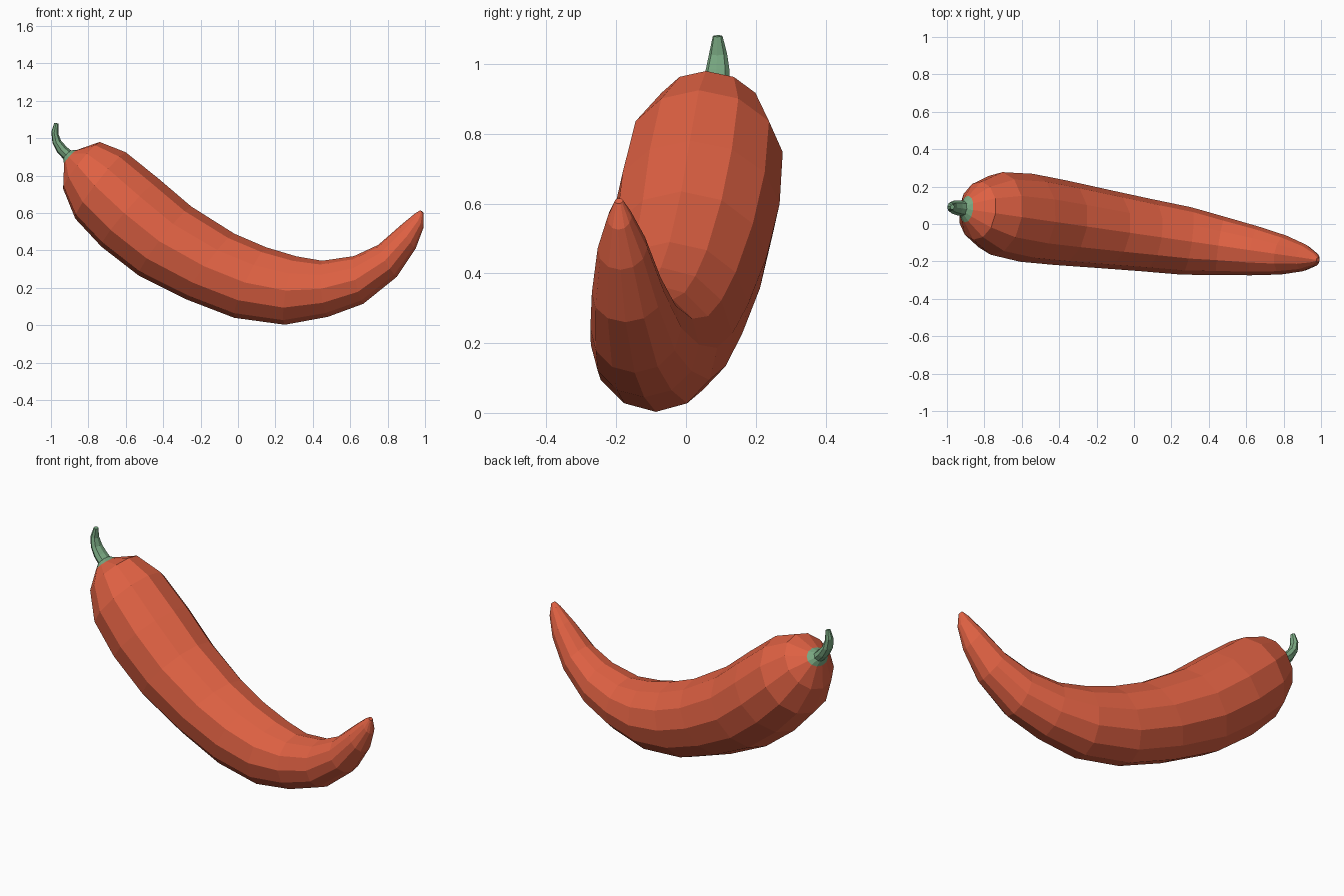
import bpy, math
from mathutils import Vector

if "Cube" in bpy.data.objects:
    bpy.data.objects.remove(bpy.data.objects["Cube"])

# Fruit bends in one vertical plane, turned slightly about z
def on_plane(x, z):
    return Vector((x, -0.05 - 0.145 * x, z))

SIDE = Vector((0.143, 0.99, 0)).normalized()


def material(name, color):
    m = bpy.data.materials.new(name)
    m.diffuse_color = (*color, 1)
    m.use_nodes = True
    m.node_tree.nodes["Principled BSDF"].inputs["Base Color"].default_value = m.diffuse_color
    return m


def loft(name, rings, sides, mat, cap_start=True, cap_end=True):
    """Each ring: upper x, z, lower x, z, sideways radius."""
    verts, faces = [], []
    for ux, uz, lx, lz, r in rings:
        up, low = on_plane(ux, uz), on_plane(lx, lz)
        mid, half = (up + low) / 2, (up - low) / 2
        for k in range(sides):
            a = 2 * math.pi * k / sides
            verts.append(mid + half * math.cos(a) + SIDE * r * math.sin(a))
    n = len(rings)
    for i in range(n - 1):
        for k in range(sides):
            j = (k + 1) % sides
            faces.append((i * sides + k, (i + 1) * sides + k,
                          (i + 1) * sides + j, i * sides + j))
    if cap_start:
        faces.append(tuple(range(sides)))
    if cap_end:
        faces.append(tuple((n - 1) * sides + k for k in reversed(range(sides))))
    me = bpy.data.meshes.new(name)
    me.from_pydata([tuple(v) for v in verts], [], faces)
    me.materials.append(mat)
    ob = bpy.data.objects.new(name, me)
    bpy.context.collection.objects.link(ob)
    return ob


red = material("pepper red", (0.74, 0.12, 0.056))
green = material("stem green", (0.19, 0.39, 0.22))

# Pepper body, from the stem end to the tip
base = (-0.86, 0.938, -0.93, 0.86, 0.072)
body = [
    base,
    (-0.74, 0.98, -0.935, 0.73, 0.157),
    (-0.60, 0.925, -0.87, 0.57, 0.223),
    (-0.42, 0.78, -0.73, 0.42, 0.2375),
    (-0.25, 0.635, -0.53, 0.265, 0.228),
    (-0.02, 0.49, -0.28, 0.14, 0.210),
    (0.15, 0.417, -0.02, 0.04, 0.195),
    (0.31, 0.369, 0.25, 0.003, 0.182),
    (0.45, 0.345, 0.48, 0.045, 0.157),
    (0.62, 0.37, 0.67, 0.115, 0.132),
    (0.75, 0.43, 0.85, 0.26, 0.105),
    (0.87, 0.535, 0.95, 0.41, 0.072),
    (0.945, 0.597, 0.993, 0.525, 0.035),
    (0.975, 0.615, 0.992, 0.60, 0.012),
]
loft("pepper_body", body, 12, red, cap_start=False)

# Green collar closing the stem end
collar = [(-0.895, 0.935, -0.935, 0.89, 0.038), base]
loft("stem_collar", collar, 12, green, cap_end=False)

# Curved tapering stem
stem = [
    (-0.96, 1.078, -0.982, 1.083, 0.014),
    (-0.961, 1.025, -0.998, 1.035, 0.026),
    (-0.945, 0.985, -0.992, 0.975, 0.035),
    (-0.915, 0.953, -0.965, 0.922, 0.040),
    (-0.875, 0.92, -0.92, 0.875, 0.042),
]
loft("stem", stem, 8, green)
